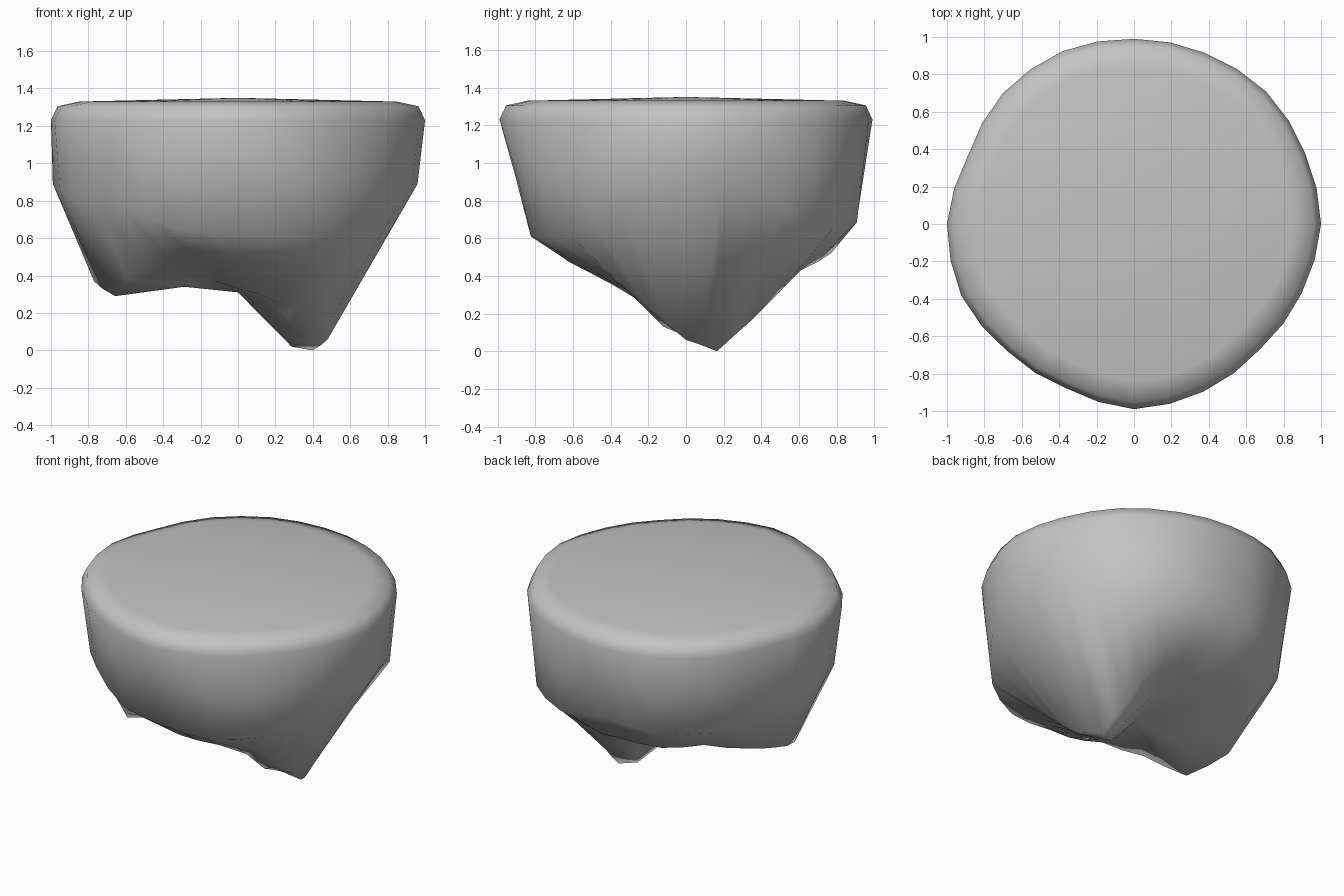
import bpy
import bmesh
from math import cos, sin, tau

default_cube = bpy.data.objects.get("Cube")
if default_cube:
    bpy.data.objects.remove(default_cube, do_unlink=True)

# Sixteen vertical slices, counter-clockwise from +x, lengths in hundredths:
# rim radius, shoulder radius and height, underside radius and height, inner height
SLICES = [
    (100, 96, 89, 48, 6, 8), (99, 95, 85, 43, 0, 2),
    (100, 95, 66, 50, 17, 17), (99, 94, 65, 66, 43, 30),
    (99, 91, 72, 77, 52, 36), (100, 92, 67, 70, 47, 37),
    (99, 91, 67, 65, 47, 38), (96, 90, 70, 72, 43, 37),
    (100, 99, 89, 77, 37, 35), (100, 95, 82, 71, 29, 34),
    (96, 90, 78, 70, 47, 37), (95, 85, 65, 66, 53, 37),
    (99, 82, 62, 63, 48, 33), (97, 86, 60, 62, 46, 30),
    (95, 89, 63, 59, 41, 25), (97, 93, 78, 50, 22, 13),
]
RIM_HEIGHT = 1.23
INNER_RADIUS = 0.31


def with_halfway_slices(slices):
    """Add an averaged slice between each slice and the next, for a rounder outline."""
    result = []
    for i, current in enumerate(slices):
        following = slices[(i + 1) % len(slices)]
        result += [current, [(a + b) / 2 for a, b in zip(current, following)]]
    return result


def slice_profile(values):
    """Radius and height pairs from the top face down to the underside."""
    rim, shoulder, shoulder_z, under, under_z, inner_z = [v / 100 for v in values]
    wall = ((rim + shoulder) / 2, (RIM_HEIGHT + shoulder_z) / 2)
    return [
        (rim * 0.85, 1.33), (rim * 0.965, 1.305), (rim, RIM_HEIGHT), wall,
        (shoulder, shoulder_z), (under, under_z), (INNER_RADIUS, inner_z),
    ]


def build_rock(name, material):
    bm = bmesh.new()
    slices = with_halfway_slices(SLICES)
    count = len(slices)
    columns = []
    for i, values in enumerate(slices):
        angle = tau * i / count
        columns.append([bm.verts.new((r * cos(angle), r * sin(angle), z))
                        for r, z in slice_profile(values)])
    top_centre = bm.verts.new((0, 0, 1.35))
    bottom_centre = bm.verts.new((0, 0, 0.31))

    # Skin between neighbouring slices, then close the top and the underside
    for i, column in enumerate(columns):
        following = columns[(i + 1) % count]
        for j in range(len(column) - 1):
            bm.faces.new((column[j], column[j + 1], following[j + 1], following[j]))
        bm.faces.new((top_centre, column[0], following[0]))
        bm.faces.new((bottom_centre, following[-1], column[-1]))
    bmesh.ops.recalc_face_normals(bm, faces=bm.faces)
    for face in bm.faces:
        face.smooth = True

    mesh = bpy.data.meshes.new(name)
    bm.to_mesh(mesh)
    bm.free()
    mesh.materials.append(material)
    rock = bpy.data.objects.new(name, mesh)
    bpy.context.collection.objects.link(rock)
    return rock


# Plain grey stone
stone = bpy.data.materials.new("grey_stone")
stone.use_nodes = True
stone_colour = (0.55, 0.55, 0.55, 1)
stone.diffuse_color = stone_colour
stone.node_tree.nodes["Principled BSDF"].inputs["Base Color"].default_value = stone_colour

build_rock("floating_rock", stone)
